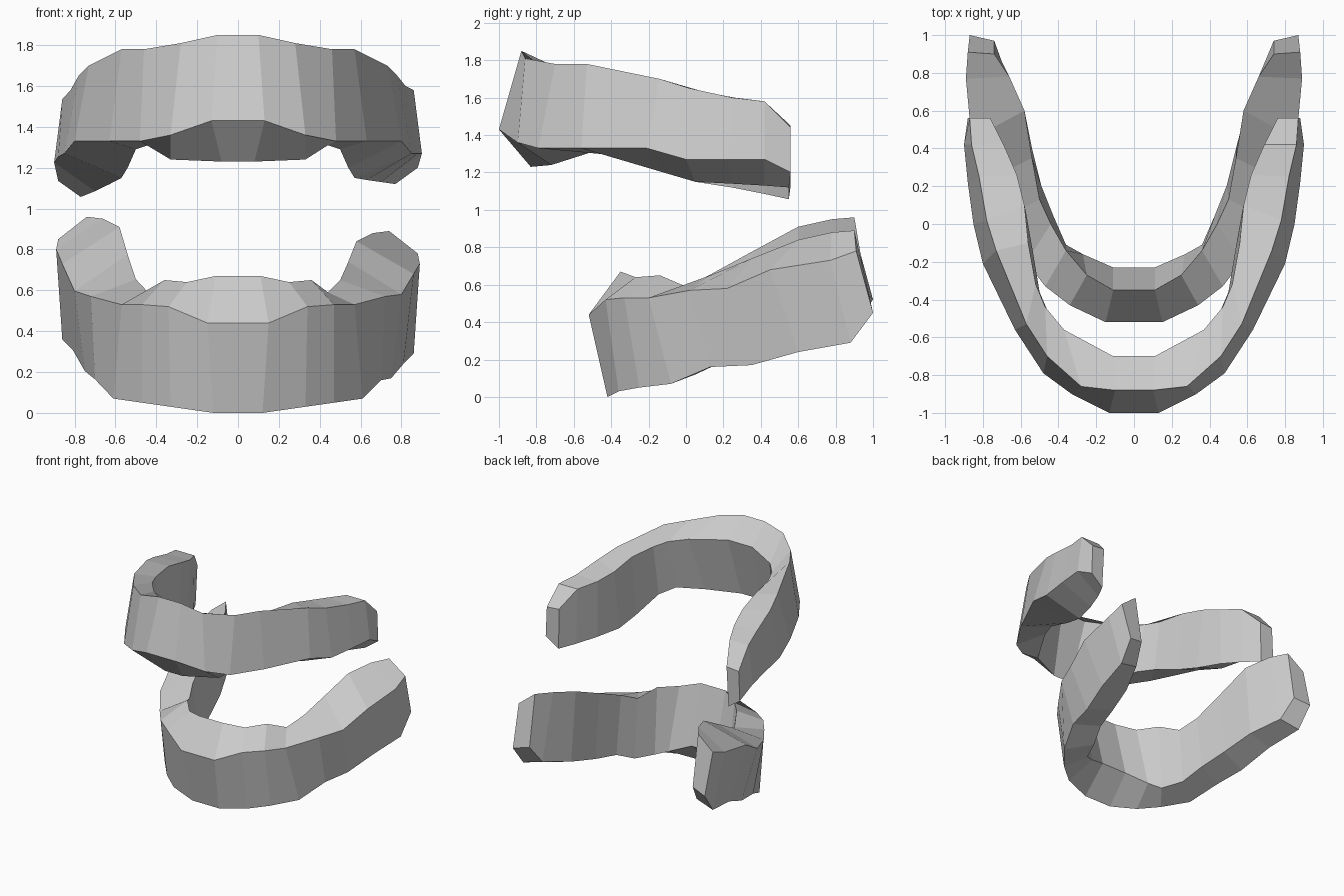
import bpy
import bmesh

default_cube = bpy.data.objects.get("Cube")
if default_cube:
    bpy.data.objects.remove(default_cube, do_unlink=True)


def make_material(name, colour):
    material = bpy.data.materials.new(name)
    material.use_nodes = True
    material.diffuse_color = colour
    material.node_tree.nodes["Principled BSDF"].inputs["Base Color"].default_value = colour
    return material


def build_arch(name, rails, right_arm_lift, material):
    """Skin a four-sided arch through mirrored rails, then cap both ends."""
    stations = list(zip(*rails))
    bm = bmesh.new()

    def ring(station, side):
        verts = []
        for x, y, z in station:
            ramp = min(max((y - 0.1) / 0.5, 0), 1)
            lift = right_arm_lift * ramp if side < 0 else 0
            verts.append(bm.verts.new((side * x, y, z + lift)))
        return verts

    # right arm from its tip to the middle, then left arm out to its tip
    rings = [ring(s, -1) for s in reversed(stations)]
    rings += [ring(s, 1) for s in stations]
    for a, b in zip(rings, rings[1:]):
        for i in range(len(a)):
            j = (i + 1) % len(a)
            bm.faces.new((a[i], a[j], b[j], b[i]))
    bm.faces.new(rings[0])
    bm.faces.new(list(reversed(rings[-1])))
    bmesh.ops.recalc_face_normals(bm, faces=bm.faces)

    mesh = bpy.data.meshes.new(name)
    bm.to_mesh(mesh)
    bm.free()
    mesh.materials.append(material)
    arch = bpy.data.objects.new(name, mesh)
    bpy.context.scene.collection.objects.link(arch)
    return arch


grey = make_material("plain_grey", (0.6, 0.6, 0.6, 1))

# Upper arch: rails run from the middle of the front to the tip of the left arm
upper_outer_top = [
    (.10, -.88, 1.85), (.28, -.86, 1.81), (.46, -.70, 1.78),
    (.57, -.53, 1.78), (.73, -.14, 1.7), (.78, .02, 1.65),
    (.82, .25, 1.6), (.86, .42, 1.58), (.87, .56, 1.44)]
upper_outer_bottom = [
    (.13, -1, 1.43), (.33, -.9, 1.36), (.48, -.79, 1.33),
    (.63, -.56, 1.33), (.80, -.21, 1.33), (.85, 0, 1.27),
    (.88, .22, 1.27), (.9, .42, 1.27), (.88, .56, 1.2)]
upper_inner_bottom = [
    (.08, -.83, 1.23), (.33, -.72, 1.24), (.44, -.5, 1.31),
    (.5, -.36, 1.29), (.54, -.12, 1.2), (.57, .05, 1.15),
    (.63, .25, 1.14), (.7, .42, 1.13), (.77, .55, 1.12)]
upper_inner_top = [
    (.11, -.7, 1.71), (.37, -.56, 1.7), (.47, -.44, 1.7),
    (.52, -.32, 1.69), (.56, -.1, 1.68), (.58, .1, 1.63),
    (.62, .26, 1.6), (.69, .42, 1.58), (.76, .56, 1.45)]
build_arch("upper_arch",
           [upper_outer_top, upper_outer_bottom, upper_inner_bottom, upper_inner_top],
           -0.07, grey)

# Lower arch: the ridge is its highest line, and the tips rise at the back
lower_outer_top = [
    (.15, -.52, .44), (.34, -.43, .52), (.47, -.33, .53),
    (.57, -.2, .53), (.72, .02, .57), (.8, .22, .58),
    (.86, .45, .68), (.89, .77, .73), (.88, .91, .78)]
lower_ridge = [
    (.11, -.35, .67), (.25, -.27, .64), (.36, -.14, .65),
    (.44, 0, .59), (.5, .13, .65), (.54, .35, .74),
    (.58, .6, .84), (.66, .78, .88), (.74, .9, .89)]
lower_inner_bottom = [
    (.11, -.23, .2), (.27, -.16, .14), (.36, -.11, .11),
    (.43, .05, .12), (.49, .2, .19), (.54, .4, .22),
    (.6, .63, .27), (.7, .86, .33), (.74, .97, .48)]
lower_outer_bottom = [
    (.12, -.42, 0), (.33, -.36, .03), (.47, -.25, .05),
    (.61, -.08, .07), (.7, .13, .16), (.75, .35, .17),
    (.81, .6, .24), (.86, .88, .29), (.87, 1, .45)]
build_arch("lower_arch",
           [lower_outer_top, lower_ridge, lower_inner_bottom, lower_outer_bottom],
           0.07, grey)
